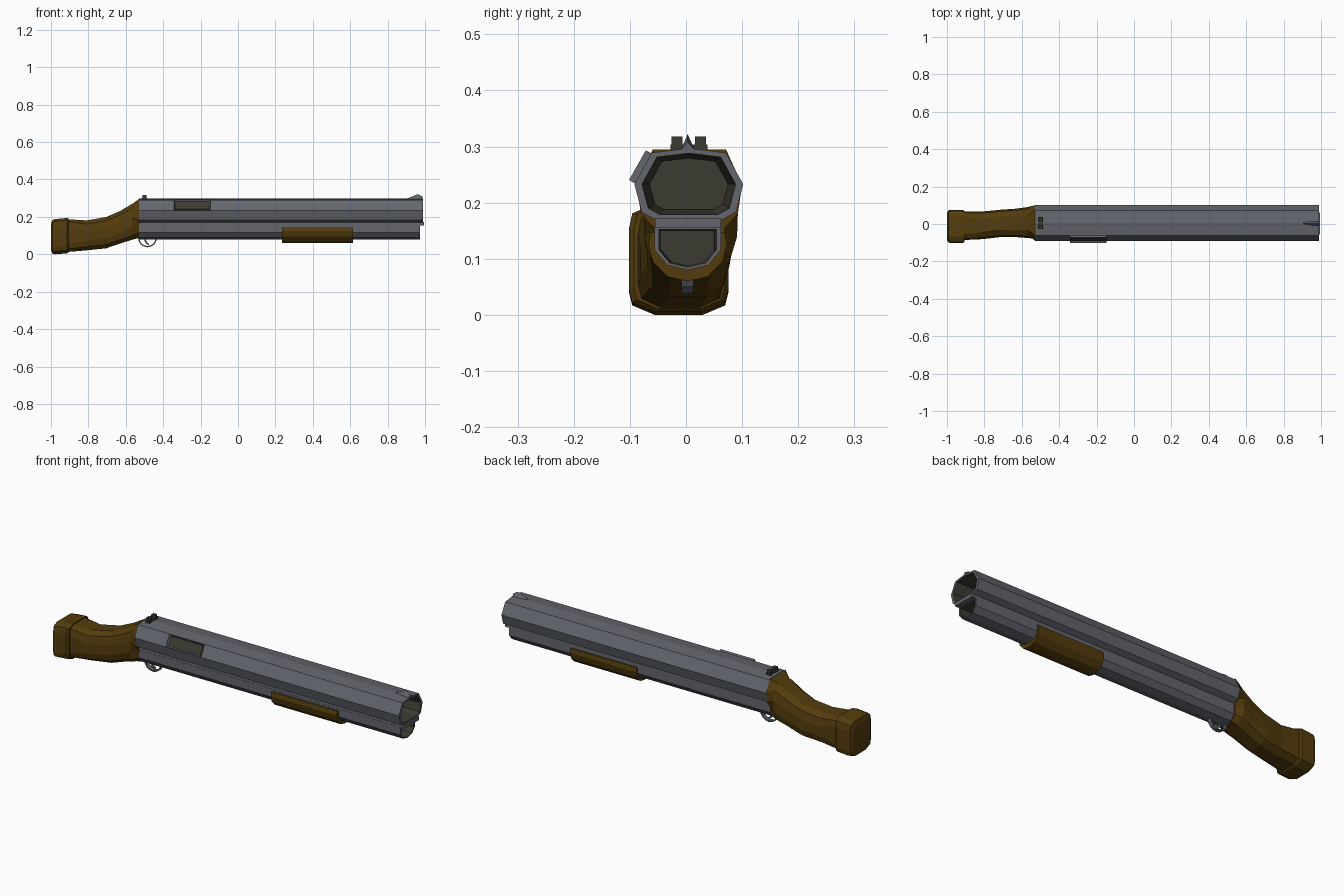
import bpy, bmesh, math
from mathutils import Vector

if "Cube" in bpy.data.objects:
    bpy.data.objects.remove(bpy.data.objects["Cube"])


def mat(name, rgb):
    m = bpy.data.materials.new(name)
    m.diffuse_color = (*rgb, 1)
    m.use_nodes = True
    m.node_tree.nodes["Principled BSDF"].inputs["Base Color"].default_value = m.diffuse_color
    return m


STEEL = mat("grey steel", (0.125, 0.132, 0.155))
WOOD = mat("brown wood", (0.088, 0.046, 0.004))
DARK = mat("dark cavity", (0.045, 0.043, 0.031))


def finish(bm, name, *mats):
    bmesh.ops.recalc_face_normals(bm, faces=bm.faces)
    me = bpy.data.meshes.new(name)
    bm.to_mesh(me)
    bm.free()
    for m in mats:
        me.materials.append(m)
    ob = bpy.data.objects.new(name, me)
    bpy.context.collection.objects.link(ob)
    return ob


def mirrored(half, yc):
    """Close a half section of (y, z) points by mirroring about yc."""
    left = [(-y, z) for y, z in reversed(half) if y > 1e-6]
    return [(yc + y, z) for y, z in half + left]


def scaled(sec, s):
    cy = (min(p[0] for p in sec) + max(p[0] for p in sec)) / 2
    cz = (min(p[1] for p in sec) + max(p[1] for p in sec)) / 2
    return [(cy + (y - cy) * s, cz + (z - cz) * s) for y, z in sec]


def loft(name, rings, *mats, dark_from=None):
    """Skin (x, section) rings; bands after index dark_from use slot 1."""
    bm = bmesh.new()
    loops = [[bm.verts.new((x, y, z)) for y, z in sec] for x, sec in rings]
    n = len(loops[0])
    bm.faces.new(loops[0])
    for i, (a, b) in enumerate(zip(loops, loops[1:])):
        for k in range(n):
            f = bm.faces.new((a[k], a[(k + 1) % n], b[(k + 1) % n], b[k]))
            f.material_index = int(dark_from is not None and i >= dark_from)
    end = bm.faces.new(loops[-1])
    end.material_index = int(dark_from is not None)
    return finish(bm, name, *mats)


def box(name, lo, hi, m):
    sec = [(lo[1], lo[2]), (hi[1], lo[2]), (hi[1], hi[2]), (lo[1], hi[2])]
    return loft(name, [(lo[0], sec), (hi[0], sec)], m)


def tube(name, sec, x0, x1, rim, back, depth):
    loft(name, [(x0, sec), (x1, sec), (x1, scaled(sec, rim)),
                (x1 - depth, scaled(sec, back))], STEEL, DARK, dark_from=2)


# Barrel and magazine with hollow tapered muzzles, joined by a rib
YC = 0.005
barrel = mirrored([(0, .297), (.066, .289), (.097, .233), (.084, .183), (.06, .17)], YC)
tube("barrel", barrel, -0.53, 0.988, 0.86, 0.72, 0.15)
mag = mirrored([(0, .08), (.037, .089), (.059, .116), (.059, .157)], 0.003)
tube("magazine_tube", mag, -0.53, 0.972, 0.87, 0.8, 0.12)
box("barrel_rib", (-0.53, -0.055, 0.155), (0.995, 0.062, 0.173), STEEL)

# Fore-end: U-shaped shell round the magazine
outer = [(0, .06), (.036, .068), (.062, .095), (.07, .125), (.066, .147)]
loft("fore_end", [(0.235, mirrored(outer, .003)), (0.615, mirrored(outer, .003))], WOOD)

# Stock lofted from half sections given as (width, height) fractions
JOINT = [(.68, 1), (.98, .7), (.9, .46), (.66, .34), (.64, .15), (.38, .02)]
BODY = [(.5, 1), (.88, .88), (1, .62), (1, .32), (.86, .12), (.45, 0)]
PAD = [(.6, 1), (.93, .93), (1, .78), (1, .22), (.93, .09), (.48, 0)]


def section(frac, yc, w, top, bot):
    return mirrored([(w * u, bot + (top - bot) * v) for u, v in frac], yc)


loft("stock", [
    (-0.53, section(JOINT, .006, .096, .295, .083)),
    (-0.565, section(BODY, .008, .083, .27, .078)),
    (-0.63, section(BODY, .006, .076, .232, .058)),
    (-0.705, section(BODY, .004, .073, .199, .032)),
    (-0.81, section(BODY, -.007, .074, .181, .021)),
    (-0.92, section(PAD, -.01, .076, .188, .012)),
], WOOD)
loft("butt_pad", [
    (-0.905, section(PAD, -.012, .081, .192, .011)),
    (-0.915, section(PAD, -.013, .089, .194, .005)),
    (-0.98, section(PAD, -.013, .089, .188, .0)),
    (-0.992, section(PAD, -.013, .086, .184, .003)),
    (-1.0, section(PAD, -.013, .072, .16, .022)),
], WOOD)

# Ejection port: raised frame on the upper front facet with dark recess
a, b = Vector((0, -.092, .235)), Vector((0, -.062, .288))
nrm = Vector((0, -(b - a).z, (b - a).y)).normalized()
bm = bmesh.new()
rings = []
for off in (-.004, .011):
    rings.append([bm.verts.new(p + nrm * off + Vector((x, 0, 0)))
                  for x, p in ((-.343, a), (-.148, a), (-.148, b), (-.343, b))])
for k in range(4):
    bm.faces.new((rings[0][k], rings[0][(k + 1) % 4], rings[1][(k + 1) % 4], rings[1][k]))
bm.faces.new(rings[0])
top = bm.faces.new(rings[1])
bmesh.ops.recalc_face_normals(bm, faces=bm.faces)
bmesh.ops.inset_region(bm, faces=[top], thickness=0.009)
bmesh.ops.translate(bm, verts=top.verts, vec=-nrm * 0.009)
top.material_index = 1
finish(bm, "ejection_port", STEEL, DARK)

# Rear sight: base bar with two ears; front sight: ramp
box("rear_sight_base", (-.512, -.028, .288), (-.487, .038, .304), DARK)
for i, (y0, y1) in enumerate(((-.026, -.006), (.016, .036))):
    box(f"rear_sight_ear_{i}", (-.51, y0, .3), (-.489, y1, .318), DARK)
loft("front_sight", [
    (0.905, [(-.004, .293), (.010, .293), (.003, .299)]),
    (0.962, [(-.010, .293), (.016, .293), (.003, .322)]),
    (0.987, [(-.010, .293), (.016, .293), (.003, .308)]),
], STEEL)


# Trigger guard and trigger: strips swept along arcs in the xz plane
def arc_strip(name, cx, cz, r, a0, a1, t, y0, y1, steps=8):
    bm = bmesh.new()
    prev = None
    for i in range(steps + 1):
        ang = math.radians(a0 + (a1 - a0) * i / steps)
        c, s = math.cos(ang), math.sin(ang)
        ring = [bm.verts.new((cx + q * c, y, cz + q * s))
                for q, y in ((r, y0), (r, y1), (r - t, y1), (r - t, y0))]
        if prev:
            for k in range(4):
                bm.faces.new((prev[k], prev[(k + 1) % 4], ring[(k + 1) % 4], ring[k]))
        else:
            bm.faces.new(ring)
        prev = ring
    bm.faces.new(prev)
    finish(bm, name, STEEL)


arc_strip("trigger_guard", -.484, .087, .05, 180, 360, .007, -.008, .013)
arc_strip("trigger", -.462, .084, .04, 175, 245, .009, -.003, .008, 4)
